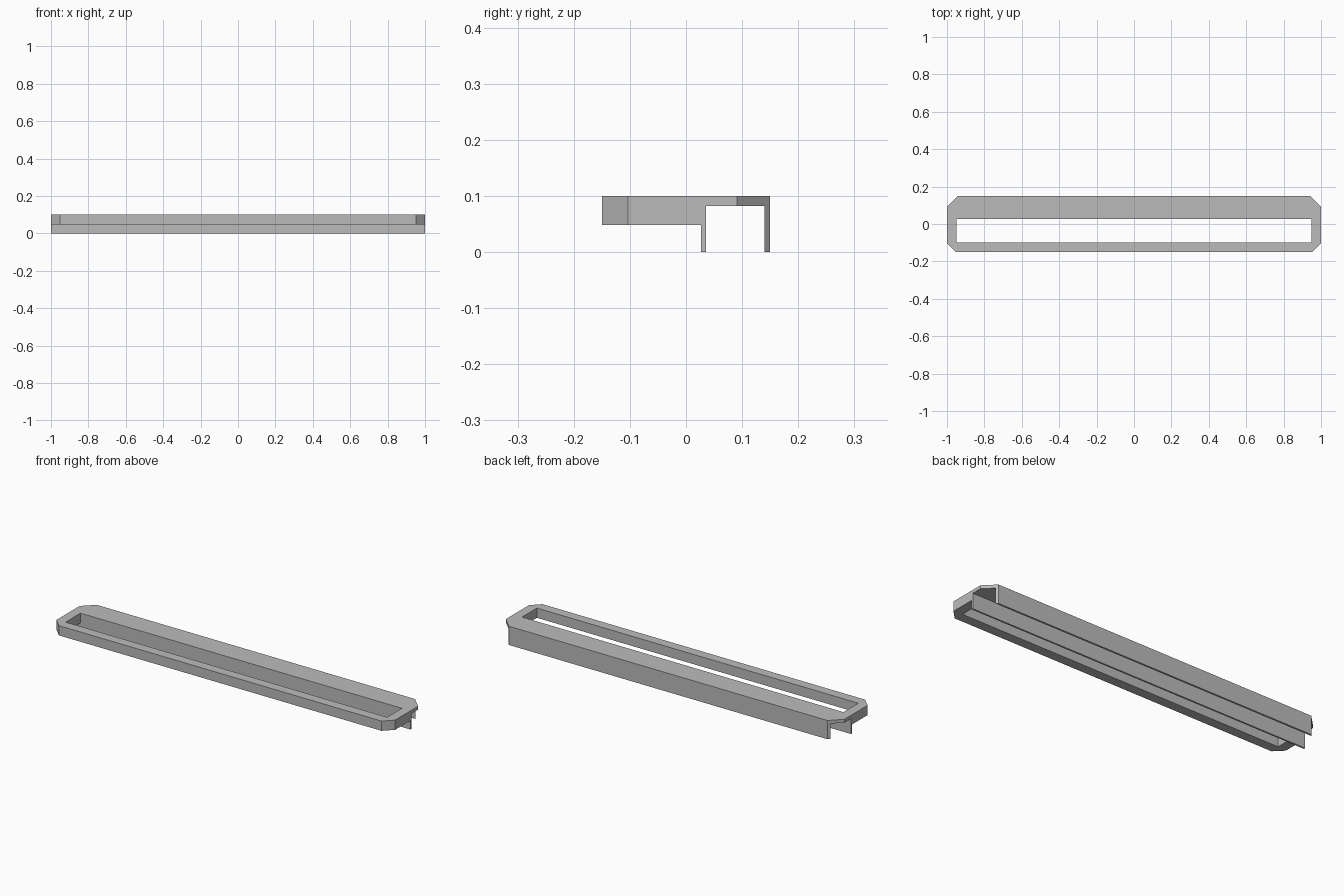
import bpy
import bmesh
from mathutils import Vector

if "Cube" in bpy.data.objects:
    bpy.data.objects.remove(bpy.data.objects["Cube"], do_unlink=True)

grey = bpy.data.materials.new("plain grey")
grey.use_nodes = True
colour = (0.5, 0.5, 0.5, 1)
grey.diffuse_color = colour
grey.node_tree.nodes["Principled BSDF"].inputs["Base Color"].default_value = colour


def prism(name, outline, direction):
    """Solid made by sweeping a flat outline along a direction."""
    bm = bmesh.new()
    base = bm.faces.new([bm.verts.new(p) for p in outline])
    swept = bmesh.ops.extrude_face_region(bm, geom=[base], use_keep_orig=True)
    moved = [v for v in swept["geom"] if isinstance(v, bmesh.types.BMVert)]
    bmesh.ops.translate(bm, verts=moved, vec=Vector(direction))
    bmesh.ops.recalc_face_normals(bm, faces=bm.faces)
    mesh = bpy.data.meshes.new(name)
    bm.to_mesh(mesh)
    bm.free()
    mesh.materials.append(grey)
    obj = bpy.data.objects.new(name, mesh)
    bpy.context.collection.objects.link(obj)
    return obj


def cut(target, cutter, operation):
    mod = target.modifiers.new(cutter.name, "BOOLEAN")
    mod.operation = operation
    mod.solver = "EXACT"
    mod.object = cutter
    cutter.hide_render = True
    cutter.hide_set(True)


# Rail: stepped front bar, middle lip, thin top and back lip
section = [(-0.15, 0.048), (0.027, 0.048), (0.027, 0), (0.036, 0),
           (0.036, 0.082), (0.14, 0.082), (0.14, 0), (0.15, 0),
           (0.15, 0.1), (-0.15, 0.1)]
rail = prism("slotted_rail", [(-1, y, z) for y, z in section], (2, 0, 0))

# Corner chamfers, larger at the back
for side in (-1, 1):
    for name, y, size in (("front", -0.15, 0.047), ("back", 0.15, 0.059)):
        s = 1 if y > 0 else -1
        reach = 0.05
        corner = [(side * (1 - size - reach), y + s * reach, -0.1),
                  (side * (1 + reach), y - s * (size + reach), -0.1),
                  (side * (1 + reach), y + s * reach, -0.1)]
        cut(rail, prism(f"{name}_corner_cutter", corner, (0, 0, 0.4)), "DIFFERENCE")

# Long slot in front of the middle lip
slot = [(-0.949, -0.098, 0.03), (0.949, -0.098, 0.03),
        (0.949, 0.027, 0.03), (-0.949, 0.027, 0.03)]
cut(rail, prism("slot_cutter", slot, (0, 0, 0.2)), "DIFFERENCE")

# Apply the cuts and drop the helpers
depsgraph = bpy.context.evaluated_depsgraph_get()
finished = bpy.data.meshes.new_from_object(rail.evaluated_get(depsgraph))
helpers = [m.object for m in rail.modifiers]
rail.modifiers.clear()
rail.data = finished
for helper in helpers:
    bpy.data.objects.remove(helper, do_unlink=True)
